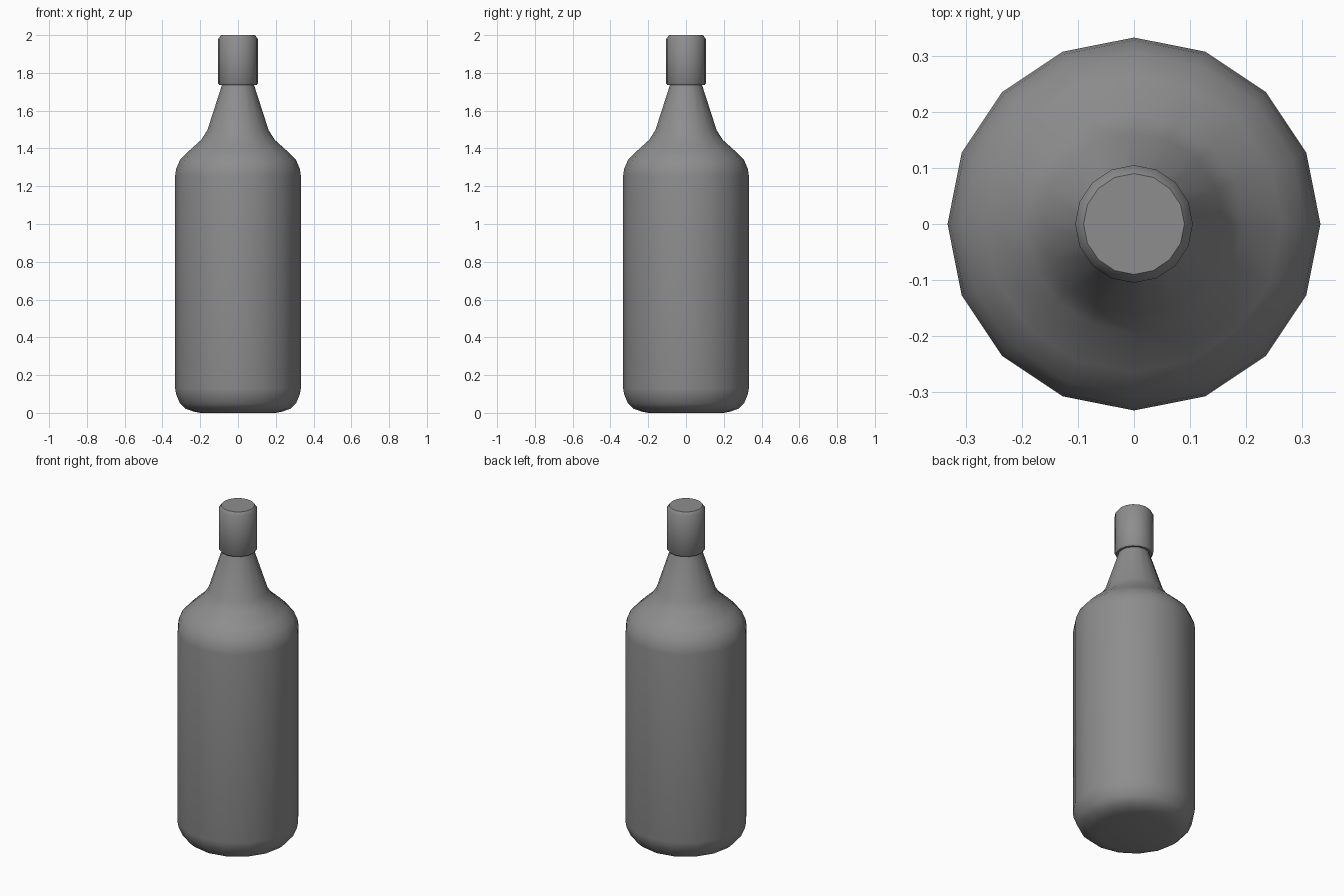
import bpy
import bmesh
from math import cos, sin, tau, radians

cube = bpy.data.objects.get("Cube")
if cube:
    bpy.data.objects.remove(cube, do_unlink=True)

SIDES = 16

grey = bpy.data.materials.new("plain grey")
grey.use_nodes = True
colour = (0.27, 0.27, 0.27, 1)
grey.diffuse_color = colour
grey.node_tree.nodes["Principled BSDF"].inputs["Base Color"].default_value = colour


def lathe(name, profile):
    """Spin (radius, height) points about z and close both ends."""
    bm = bmesh.new()
    rings = [[bm.verts.new((r * cos(tau * i / SIDES), r * sin(tau * i / SIDES), z))
              for i in range(SIDES)] for r, z in profile]
    for low, high in zip(rings, rings[1:]):
        for i in range(SIDES):
            j = (i + 1) % SIDES
            bm.faces.new((low[i], low[j], high[j], high[i]))
    bm.faces.new(rings[0][::-1])
    bm.faces.new(rings[-1])
    mesh = bpy.data.meshes.new(name)
    bm.to_mesh(mesh)
    bm.free()
    mesh.materials.append(grey)
    obj = bpy.data.objects.new(name, mesh)
    bpy.context.collection.objects.link(obj)
    bpy.ops.object.select_all(action="DESELECT")
    obj.select_set(True)
    bpy.context.view_layer.objects.active = obj
    bpy.ops.object.shade_smooth_by_angle(angle=radians(40))
    return obj


# Bottle body: rounded base, straight wall, sloping shoulder, tapered neck
lathe("bottle_body", [
    (0.2, 0), (0.235, 0.007), (0.278, 0.022), (0.307, 0.05), (0.328, 0.1),
    (0.333, 0.13), (0.333, 1.255), (0.328, 1.29), (0.307, 1.34),
    (0.265, 1.382), (0.195, 1.445), (0.162, 1.497), (0.082, 1.745),
])

# Cap with a narrow lower lip and a bevelled top rim
lathe("cap", [(0.098, 1.735), (0.105, 1.745), (0.105, 1.98), (0.09, 2.0)])
